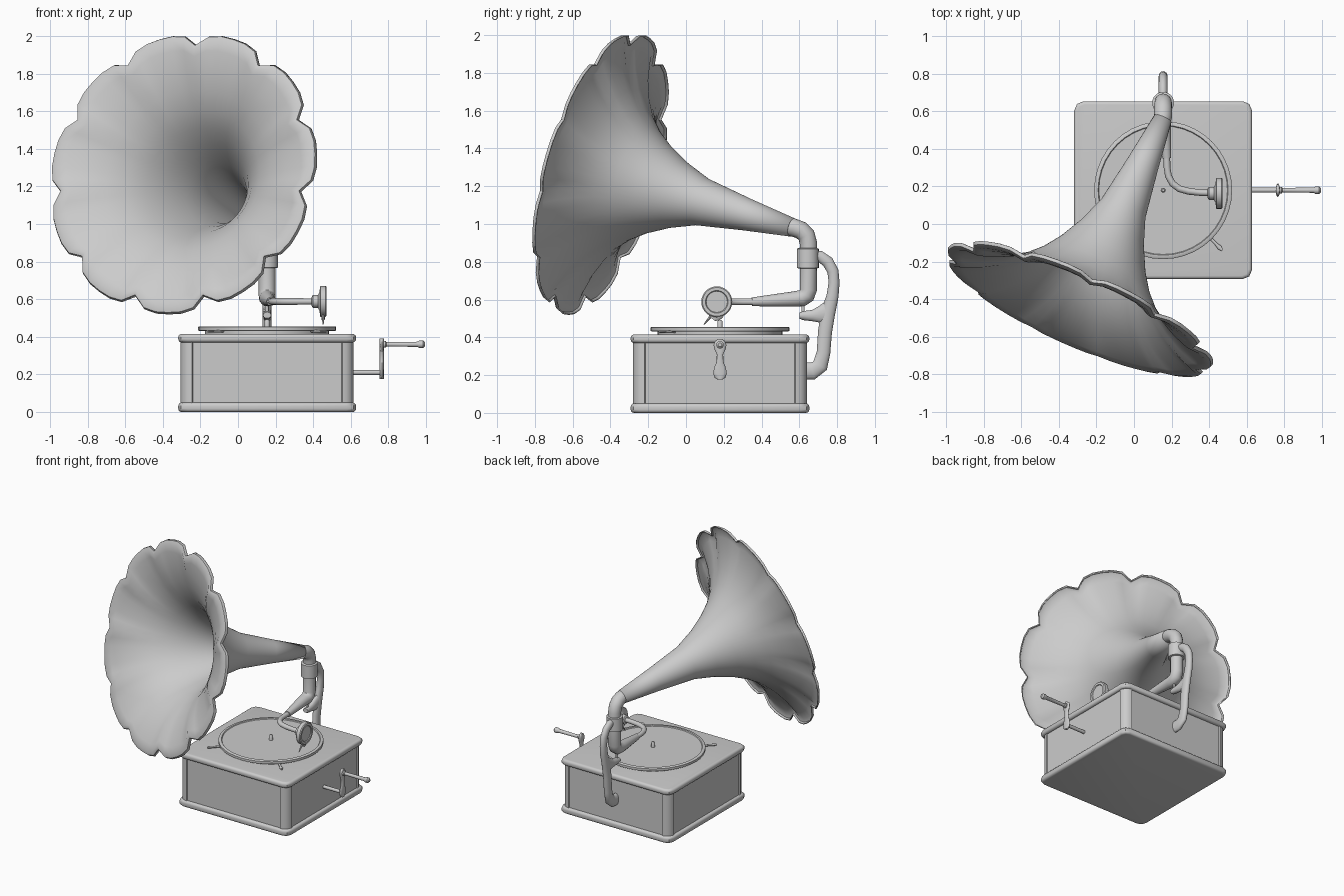
import bpy, bmesh, math
from mathutils import Vector as V

if "Cube" in bpy.data.objects:
    bpy.data.objects.remove(bpy.data.objects["Cube"])

CX, CY = 0.155, 0.18          # centre of the case
X, Y, Z = V((1, 0, 0)), V((0, 1, 0)), V((0, 0, 1))


def finish(name, bm, angle=40):
    bmesh.ops.recalc_face_normals(bm, faces=bm.faces)
    me = bpy.data.meshes.new(name)
    bm.to_mesh(me)
    bm.free()
    ob = bpy.data.objects.new(name, me)
    bpy.context.collection.objects.link(ob)
    bpy.ops.object.select_all(action='DESELECT')
    ob.select_set(True)
    bpy.context.view_layer.objects.active = ob
    bpy.ops.object.shade_smooth_by_angle(angle=math.radians(angle))
    return ob


def skin(name, rings, caps=True, angle=40):
    """Bridge a list of equal-length point rings."""
    bm = bmesh.new()
    vs = [[bm.verts.new(p) for p in r] for r in rings]
    n = len(vs[0])
    for a, b in zip(vs, vs[1:]):
        for i in range(n):
            j = (i + 1) % n
            bm.faces.new((a[i], a[j], b[j], b[i]))
    if caps:
        bm.faces.new(vs[0])
        bm.faces.new(vs[-1])
    return finish(name, bm, angle)


def ring(c, s, t, rs, rt, n):
    return [c + s * (rs * math.cos(2 * math.pi * i / n)) + t * (rt * math.sin(2 * math.pi * i / n))
            for i in range(n)]


def tube(name, pts, ref, half=None, n=16):
    """Sweep along (x, y, z, radius) points; half fixes the width along ref."""
    ps = [V(p[:3]) for p in pts]
    out = []
    for i, p in enumerate(ps):
        d = (ps[min(i + 1, len(ps) - 1)] - ps[max(i - 1, 0)]).normalized()
        s = (ref - d * ref.dot(d)).normalized()
        out.append(ring(p, s, d.cross(s), half or pts[i][3], pts[i][3], n))
    return skin(name, out)


def lathe(name, origin, axis, side, prof, n=24):
    """Revolve (distance, radius) pairs about an axis."""
    o = V(origin)
    return skin(name, [ring(o + axis * d, side, axis.cross(side), r, r, n) for d, r in prof])


def box(name, half, z0, z1, corner, segs, edge=0, inset=0):
    bm = bmesh.new()
    bmesh.ops.create_cube(bm, size=1)
    for v in bm.verts:
        v.co = V((CX + v.co.x * 2 * half, CY + v.co.y * 2 * half, z0 + (v.co.z + .5) * (z1 - z0)))
    up = [e for e in bm.edges if abs(e.verts[0].co.z - e.verts[1].co.z) > 1e-4]
    bmesh.ops.bevel(bm, geom=up, offset=corner, segments=segs, profile=.5, affect='EDGES')
    if edge:
        flat = [e for e in bm.edges if abs(e.verts[0].co.z - e.verts[1].co.z) < 1e-4]
        bmesh.ops.bevel(bm, geom=flat, offset=edge, segments=4, profile=.5, affect='EDGES')
    if inset:
        bm.normal_update()
        big = [f for f in bm.faces if abs(f.normal.z) < .1 and f.calc_area() > .1]
        bmesh.ops.inset_individual(bm, faces=big, thickness=inset, depth=-inset)
    return finish(name, bm)


# case
box("case_base", .473, .005 - .005, .05, .05, 2, .018)
box("case_body", .46, .04, .38, .06, 4, 0, .008)
box("case_top", .473, .37, .415, .05, 2, .018)

# turntable
lathe("turntable", (CX, CY, 0), Z, X,
      [(.41, .33), (.43, .33), (.43, .36), (.434, .367), (.452, .367), (.456, .362),
       (.456, .346), (.45, .342)], 40)
lathe("spindle", (CX, CY, 0), Z, X, [(.44, .013), (.485, .013), (.492, .007)], 12)
for side, label in ((1, "right"), (-1, "left")):
    tube("lever_" + label,
         [(CX + side * .235, CY - .24, .43, .008), (CX + side * .28, CY - .285, .43, .008),
          (CX + side * .30, CY - .305, .43, .013), (CX + side * .315, CY - .32, .43, .006)], Z, .007, 10)

# winding crank
lathe("crank_shaft", (0, CY, .21), X, Y, [(.60, .013), (.77, .013)], 12)
tube("crank_arm", [(.765, CY, z, r) for z, r in
                   ((.176, .012), (.186, .028), (.21, .036), (.24, .031), (.27, .018), (.31, .017),
                    (.335, .029), (.36, .034), (.38, .026), (.392, .01))], X, .011)
lathe("crank_handle", (0, CY, .36), X, Y,
      [(.765, .018), (.785, .018), (.79, .012), (.955, .014), (.965, .02), (.985, .02), (.995, .01)], 14)

# rear support arm with its bracket
tube("support_arm", [(CX, y, z, r) for y, z, r in
                     ((.61, .222, .046), (.67, .222, .046), (.71, .25, .042), (.728, .32, .036),
                      (.736, .43, .037), (.752, .53, .038), (.776, .62, .032), (.784, .69, .029),
                      (.778, .75, .03), (.75, .80, .031), (.71, .828, .03), (.66, .835, .028))], X, .024)
tube("support_bracket", [(CX, y, z, r) for y, z, r in
                         ((.60, .515, .016), (.62, .515, .024), (.67, .515, .03),
                          (.71, .52, .045), (.75, .53, .06))], X, .022)
lathe("bracket_pin", (CX, .62, 0), Z, X, [(.51, .009), (.58, .009)], 10)

# collar joining horn and tone arm
lathe("collar", (CX, .645, 0), Z, X,
      [(.765, .05), (.768, .058), (.868, .058), (.872, .05)], 24)

# tone arm
tube("tone_arm", [(CX, .648, .78, .045), (CX, .648, .65, .045), (CX, .638, .622, .045),
                  (CX, .615, .607, .044), (CX, .575, .603, .041), (.175, .35, .588, .023)], X)
tube("tone_arm_tip", [(.174, .36, .588, .018), (.176, .30, .588, .018), (.183, .255, .588, .018),
                      (.205, .215, .588, .018), (.24, .188, .588, .018), (.29, .174, .588, .018),
                      (.35, .167, .588, .017), (.41, .165, .588, .017)], Z, None, 12)

# sound box and needle
lathe("sound_box", (0, .163, .588), X, Y,
      [(.392, .024), (.398, .034), (.425, .034), (.434, .05), (.436, .078), (.44, .082),
       (.466, .082), (.472, .076), (.472, .06), (.466, .056)], 28)
tube("needle_holder", [(.453, .16, .53, .045), (.453, .148, .508, .034), (.453, .14, .497, .018)], X, .01, 12)
tube("needle", [(.453, .135, .515, .009), (.453, .095, .468, .003)], X, None, 8)

# horn: straight axis, flaring to an eleven-petal rim
mouth = V((-.295, -.46, 1.27))
axis = V((-.39, -.887, .25)).normalized()
u = V((.915, -.403, 0)).normalized()
v = u.cross(axis) * -1
v = v if v.z > 0 else -v
PETALS, STEPS = 11, 6
prof = [(-1.15, .046, 0), (-.88, .082, 0), (-.61, .124, 0), (-.46, .178, 0), (-.33, .243, 0),
        (-.23, .31, 0), (-.15, .385, .05), (-.085, .48, .15), (-.035, .585, .4), (-.005, .685, .75),
        (.005, .735, .95), (-.003, .762, 1), (-.018, .768, 1)]
rings = []
for d, r, k in prof:
    pts = []
    for i in range(PETALS * STEPS):
        a = math.pi / 2 + 2 * math.pi * i / (PETALS * STEPS)
        s = 2 * (i % STEPS) / STEPS - 1              # -1 at a notch, 0 at a petal tip
        dip = k * s ** 4
        rr = r * (1 - .085 * dip)
        pts.append(mouth + axis * (d + .012 * dip) + u * rr * math.cos(a) + v * rr * math.sin(a))
    rings.append(pts)
horn = skin("horn", rings, caps=False, angle=50)
mod = horn.modifiers.new("thickness", 'SOLIDIFY')
mod.thickness = .008
mod.offset = 0

# bent neck under the horn
start = mouth + axis * -1.13
tube("horn_neck", [(CX, .648, .85, .046), (CX, .648, .90, .046), (CX, .637, .94, .047),
                   (CX, .608, .967, .048), (CX, .575, .979, .048), (*start, .049)], X)
